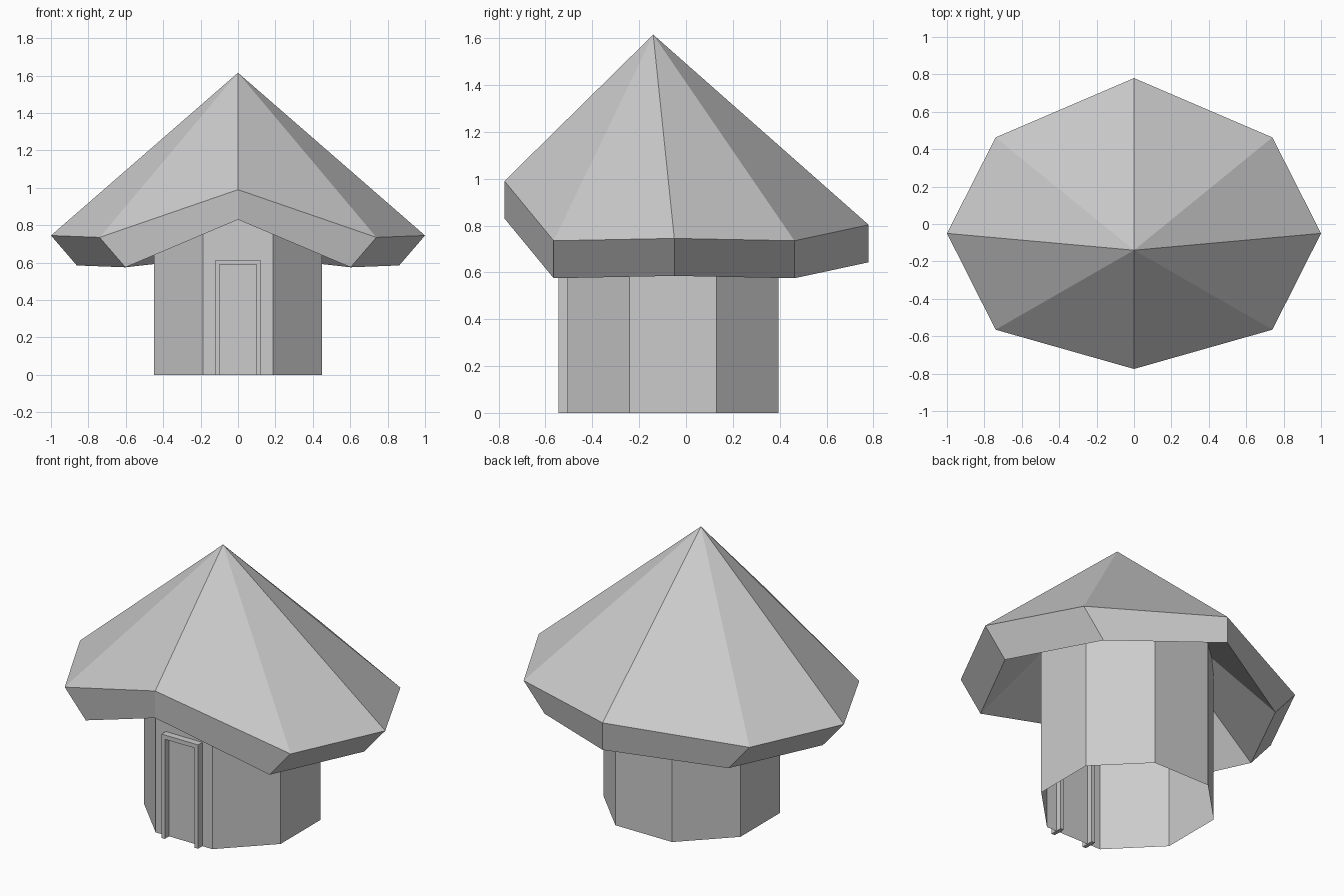
import bpy
import bmesh

cube = bpy.data.objects.get("Cube")
if cube:
    bpy.data.objects.remove(cube, do_unlink=True)

# Single flat colour
grey = bpy.data.materials.new("light_grey")
grey.use_nodes = True
colour = (0.6, 0.6, 0.6, 1.0)
grey.diffuse_color = colour
grey.node_tree.nodes["Principled BSDF"].inputs["Base Color"].default_value = colour


def finish(name, bm):
    """Turn a bmesh into a flat shaded object."""
    bmesh.ops.recalc_face_normals(bm, faces=bm.faces)
    mesh = bpy.data.meshes.new(name)
    bm.to_mesh(mesh)
    bm.free()
    mesh.materials.append(grey)
    obj = bpy.data.objects.new(name, mesh)
    bpy.context.collection.objects.link(obj)
    return obj


def mirrored(half):
    """Close a half outline, listed front to back on +x, across x = 0."""
    return half + [(-x, y, z) for x, y, z in reversed(half) if x > 0]


def bridge(bm, ring_a, ring_b):
    n = len(ring_a)
    for i in range(n):
        j = (i + 1) % n
        bm.faces.new((ring_a[i], ring_a[j], ring_b[j], ring_b[i]))


# Roof: thick eight-sided cone with raised gables at front and back
THICK = 0.16
eave = [(0, -0.775, 0.99), (0.74, -0.565, 0.735), (1, -0.05, 0.745),
        (0.74, 0.463, 0.735), (0, 0.78, 0.803)]
under = [(max(x - 0.138, 0), y, z - THICK) for x, y, z in eave]
bm = bmesh.new()
rims = []
for half, peak in ((eave, 1.615), (under, 1.615 - THICK)):
    rim = [bm.verts.new(p) for p in mirrored(half)]
    apex = bm.verts.new((0, -0.14, peak))
    for a, b in zip(rim, rim[1:] + rim[:1]):
        bm.faces.new((a, b, apex))
    rims.append(rim)
bridge(bm, *rims)
finish("roof", bm)

# Walls: open octagonal tube whose top runs up into the roof thickness
wall_top = [(0, -0.505, 1.13), (0.186, -0.505, 1.0), (0.448, -0.241, 0.98),
            (0.448, 0.131, 0.95), (0.186, 0.395, 0.93), (0, 0.395, 1.04)]
bm = bmesh.new()
top = [bm.verts.new(p) for p in mirrored(wall_top)]
base = [bm.verts.new((v.co.x, v.co.y, 0)) for v in top]
bridge(bm, base, top)
finish("walls", bm)

# Door frame: thin arch standing proud on both faces of the front wall
outer = [(0.12, 0), (0.12, 0.615), (-0.12, 0.615), (-0.12, 0)]
inner = [(-0.098, 0), (-0.098, 0.59), (0.098, 0.59), (0.098, 0)]
bm = bmesh.new()
arch = bm.faces.new([bm.verts.new((x, -0.545, z)) for x, z in outer + inner])
sweep = bmesh.ops.extrude_face_region(bm, geom=[arch], use_keep_orig=True)
moved = [e for e in sweep["geom"] if isinstance(e, bmesh.types.BMVert)]
bmesh.ops.translate(bm, verts=moved, vec=(0, 0.075, 0))
finish("door_frame", bm)
